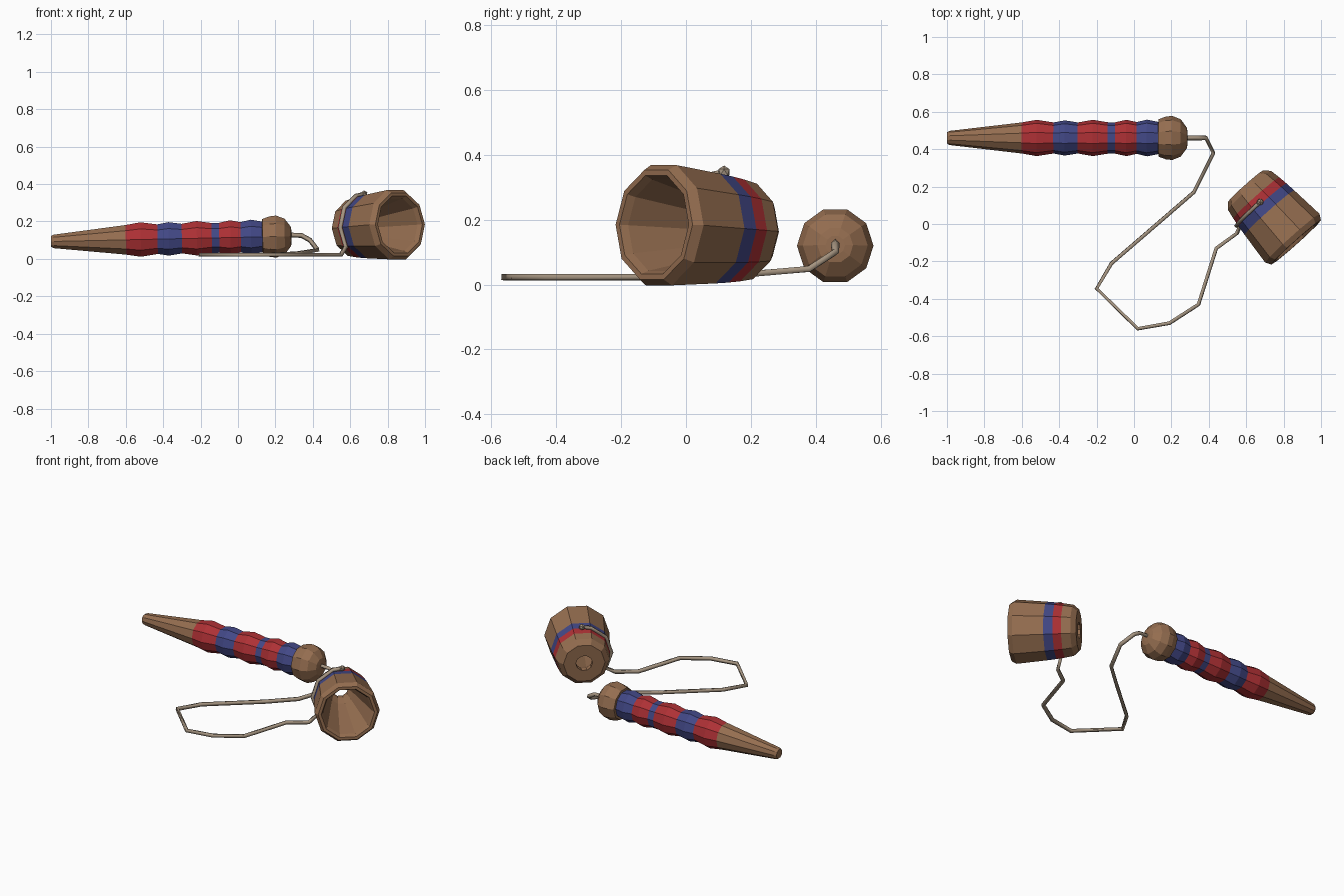
import bpy, bmesh
from math import cos, sin, pi
from mathutils import Vector

cube = bpy.data.objects.get("Cube")
if cube:
    bpy.data.objects.remove(cube)


def material(name, rgb):
    m = bpy.data.materials.new(name)
    m.use_nodes = True
    m.diffuse_color = (*rgb, 1)
    m.node_tree.nodes["Principled BSDF"].inputs["Base Color"].default_value = (*rgb, 1)
    return m


WOOD, RED, BLUE = 0, 1, 2
paints = [material("wood brown", (0.30, 0.155, 0.08)),
          material("paint red", (0.42, 0.03, 0.035)),
          material("paint blue", (0.055, 0.065, 0.24))]
cord = material("cord beige", (0.38, 0.30, 0.22))


def add_object(name, data, mats):
    ob = bpy.data.objects.new(name, data)
    bpy.context.collection.objects.link(ob)
    for m in mats:
        data.materials.append(m)
    return ob


def frame(axis):
    d = Vector(axis).normalized()
    u = Vector((0, 0, 1)).cross(d).normalized()
    return d, u, d.cross(u)


def lathe(name, profile, origin, axis, sides=10, closed=False):
    """Turn (distance, radius, paint) rings about an axis."""
    d, u, v = frame(axis)
    bm = bmesh.new()
    rings = []
    for t, r, _ in profile:
        rings.append([bm.verts.new(Vector(origin) + d * t
                      + (u * cos(2 * pi * i / sides) + v * sin(2 * pi * i / sides)) * r)
                      for i in range(sides)])
    count = len(rings) if closed else len(rings) - 1
    for k in range(count):
        a, b = rings[k], rings[(k + 1) % len(rings)]
        for i in range(sides):
            j = (i + 1) % sides
            bm.faces.new((a[i], a[j], b[j], b[i])).material_index = profile[k][2]
    if not closed:
        bm.faces.new(rings[0])
        bm.faces.new(rings[-1])
    bmesh.ops.recalc_face_normals(bm, faces=bm.faces)
    me = bpy.data.meshes.new(name)
    bm.to_mesh(me)
    bm.free()
    return add_object(name, me, paints)


# Turned handle: pointed tip, painted beads, round knob
handle = [(0, .03, WOOD), (.015, .038, WOOD), (.05, .042, WOOD), (.40, .083, RED),
          (.48, .097, RED), (.57, .083, BLUE), (.63, .094, BLUE),
          (.70, .083, RED), (.78, .097, RED), (.86, .084, BLUE),
          (.90, .084, RED), (.96, .097, RED), (1.015, .085, BLUE),
          (1.07, .098, BLUE), (1.13, .086, WOOD), (1.132, .1, WOOD),
          (1.17, .114, WOOD), (1.205, .118, WOOD), (1.25, .1, WOOD),
          (1.283, .055, WOOD), (1.287, .03, WOOD)]
lathe("handle", handle, (-1, .46, .093), (1, 0, .022))

# Hollow cup lying on its side, bored through the back
cup_back, cup_axis = (.597, .203, .162), (.667, -.745, .055)
cup = [(0, .125, WOOD), (.03, .155, WOOD), (.085, .165, RED), (.135, .172, BLUE),
       (.19, .178, WOOD), (.375, .195, WOOD), (.405, .178, WOOD), (.405, .16, WOOD),
       (.38, .148, WOOD), (.08, .07, WOOD), (.03, .05, WOOD), (0, .05, WOOD)]
lathe("cup", cup, cup_back, cup_axis, closed=True)


def rope(name, points, radius):
    c = bpy.data.curves.new(name, 'CURVE')
    c.dimensions = '3D'
    c.bevel_depth, c.bevel_resolution, c.use_fill_caps = radius, 0, True
    s = c.splines.new('POLY')
    s.points.add(len(points) - 1)
    for p, co in zip(s.points, points):
        p.co = (*co, 1)
    return add_object(name, c, [cord])


# Cord from the knob, across the floor, then up over the cup
d, u, v = frame(cup_axis)
side = -1 if u.x > 0 else 1
wrap = [Vector(cup_back) + d * .125 + (u * side * cos(a * pi / 10) + v * sin(a * pi / 10)) * .178
        for a in (-2, 0, 2, 4, 5)]
floor = [(.27, .46, .128), (.34, .46, .125), (.385, .46, .10), (.425, .38, .048),
         (.32, .17, .03), (.17, .04, .022), (-.12, -.21, .022), (-.2, -.345, .022),
         (.02, -.56, .022), (.19, -.53, .022), (.345, -.43, .022), (.44, -.13, .022),
         (.55, -.05, .022)]
rope("cord", floor + wrap, .013)

# Small knot on top of the cup
bm = bmesh.new()
bmesh.ops.create_icosphere(bm, subdivisions=1, radius=.02)
me = bpy.data.meshes.new("knot")
bm.to_mesh(me)
bm.free()
add_object("knot", me, [cord]).location = wrap[-1]
